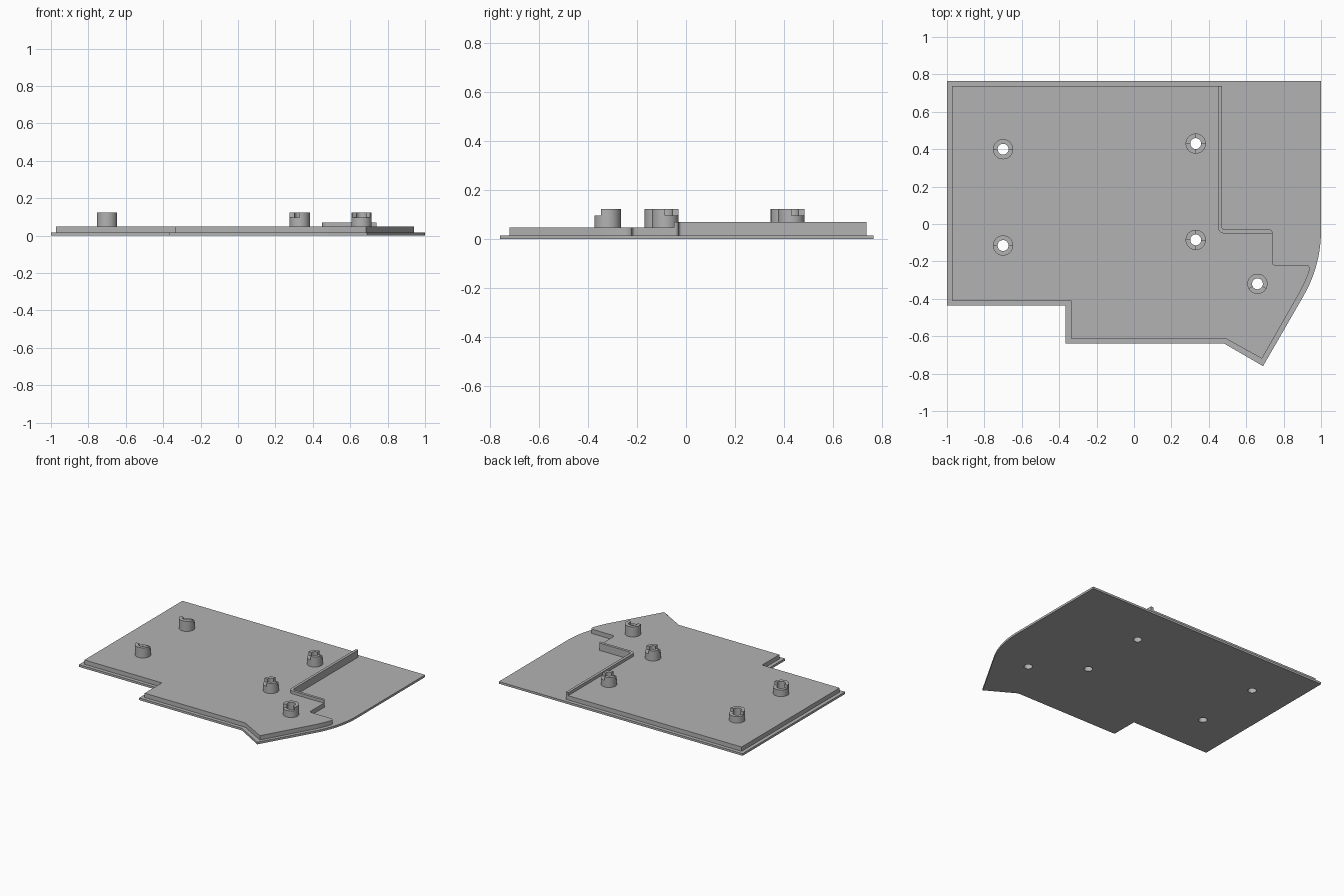
import bpy, bmesh
from math import sin, cos, pi, radians
from mathutils import Vector

if "Cube" in bpy.data.objects:
    bpy.data.objects.remove(bpy.data.objects["Cube"], do_unlink=True)

grey = bpy.data.materials.new("plain grey")
grey.use_nodes = True
grey.diffuse_color = (0.45, 0.45, 0.45, 1)
grey.node_tree.nodes["Principled BSDF"].inputs["Base Color"].default_value = (0.45, 0.45, 0.45, 1)

BASE, DECK, WALL, LEDGE, TOP = 0.016, 0.048, 0.07, 0.097, 0.123
OUTER, HOLE = 0.054, 0.029


def arc(cx, cy, r, a0, a1, n):
    """Points along a circular arc, angles in degrees."""
    return [(cx + r * cos(radians(a0 + (a1 - a0) * i / n)),
             cy + r * sin(radians(a0 + (a1 - a0) * i / n))) for i in range(n + 1)]


def rounded(points):
    """Fillet every corner that carries a third value, its size."""
    out = []
    for i, p in enumerate(points):
        if len(p) == 2:
            out.append(p)
            continue
        c = Vector(p[:2])
        a = c + (Vector(points[i - 1][:2]) - c).normalized() * p[2]
        b = c + (Vector(points[(i + 1) % len(points)][:2]) - c).normalized() * p[2]
        for k in range(6):
            t = k / 5 * pi / 2
            out.append(tuple(c + (a - c) * (1 - sin(t)) + (b - c) * (1 - cos(t))))
    return out


def prism(name, outlines, z0, z1):
    """Extrude closed outlines between two heights."""
    bm = bmesh.new()
    for outline in outlines:
        face = bm.faces.new([bm.verts.new((x, y, z0)) for x, y in outline])
        top = bmesh.ops.extrude_face_region(bm, geom=[face])["geom"]
        bmesh.ops.translate(bm, vec=(0, 0, z1 - z0),
                            verts=[v for v in top if isinstance(v, bmesh.types.BMVert)])
    bmesh.ops.recalc_face_normals(bm, faces=bm.faces)
    mesh = bpy.data.meshes.new(name)
    bm.to_mesh(mesh)
    bm.free()
    mesh.materials.append(grey)
    obj = bpy.data.objects.new(name, mesh)
    bpy.context.collection.objects.link(obj)
    return obj


def activate(obj):
    bpy.ops.object.select_all(action='DESELECT')
    obj.select_set(True)
    bpy.context.view_layer.objects.active = obj


# Post positions with the raised sectors of each rim
posts = {
    "left_back_post": (-0.70, 0.40, [(180, 360)]),
    "left_front_post": (-0.70, -0.115, [(180, 360)]),
    "right_back_post": (0.33, 0.43, [(90, 180), (270, 360)]),
    "right_front_post": (0.33, -0.085, [(90, 180), (270, 360)]),
    "corner_post": (0.66, -0.32, [(-30, 210)]),
}

# Base plate with a curved side
base = prism("base_plate", [
    [(-1, 0.765), (1, 0.765)] + arc(0.3, -0.035, 0.7, 0, -30, 12) +
    [(0.69, -0.76), (0.48, -0.638), (-0.365, -0.638), (-0.365, -0.437), (-1, -0.437)]], 0, BASE)

# Raised deck, set in from the edge of the base
deck = prism("raised_deck", [rounded(
    [(-0.973, 0.738), (0.45, 0.738), (0.45, -0.05, 0.03), (0.74, -0.05),
     (0.74, -0.22, 0.015), (0.935, -0.22, 0.012)] + arc(0.3, -0.035, 0.673, -18, -30, 6) +
    [(0.684, -0.72), (0.487, -0.611), (-0.338, -0.611), (-0.338, -0.41), (-0.973, -0.41)])],
    BASE, DECK)

# Angled lip wall beside the deck
prism("lip_wall", [rounded(
    [(0.45, 0.738), (0.47, 0.738), (0.47, -0.03, 0.015), (0.74, -0.03, 0.015),
     (0.74, -0.05), (0.45, -0.05, 0.03)])], BASE, WALL)

# Hollow posts with stepped rims
drilled = [base, deck]
smooth = []
for name, (x, y, sectors) in posts.items():
    drilled.append(prism(name, [arc(x, y, OUTER, 0, 360, 48)[:-1]], DECK, LEDGE))
    rims = [arc(x, y, OUTER, a, b, int((b - a) / 7.5)) +
            arc(x, y, HOLE, b, a, int((b - a) / 7.5)) for a, b in sectors]
    smooth += [drilled[-1], prism(name + "_rim", rims, LEDGE, TOP)]

# Screw holes straight through the plates and posts
cutter = prism("hole_cutter", [arc(x, y, HOLE, 0, 360, 48)[:-1]
                               for x, y, s in posts.values()], -0.1, 0.2)
cutter.hide_render = True
for obj in drilled:
    mod = obj.modifiers.new("holes", 'BOOLEAN')
    mod.operation = 'DIFFERENCE'
    mod.solver = 'EXACT'
    mod.object = cutter
    activate(obj)
    bpy.ops.object.modifier_apply(modifier=mod.name)
bpy.data.objects.remove(cutter, do_unlink=True)

for obj in smooth + [base, deck]:
    activate(obj)
    bpy.ops.object.shade_smooth_by_angle(angle=radians(25))
